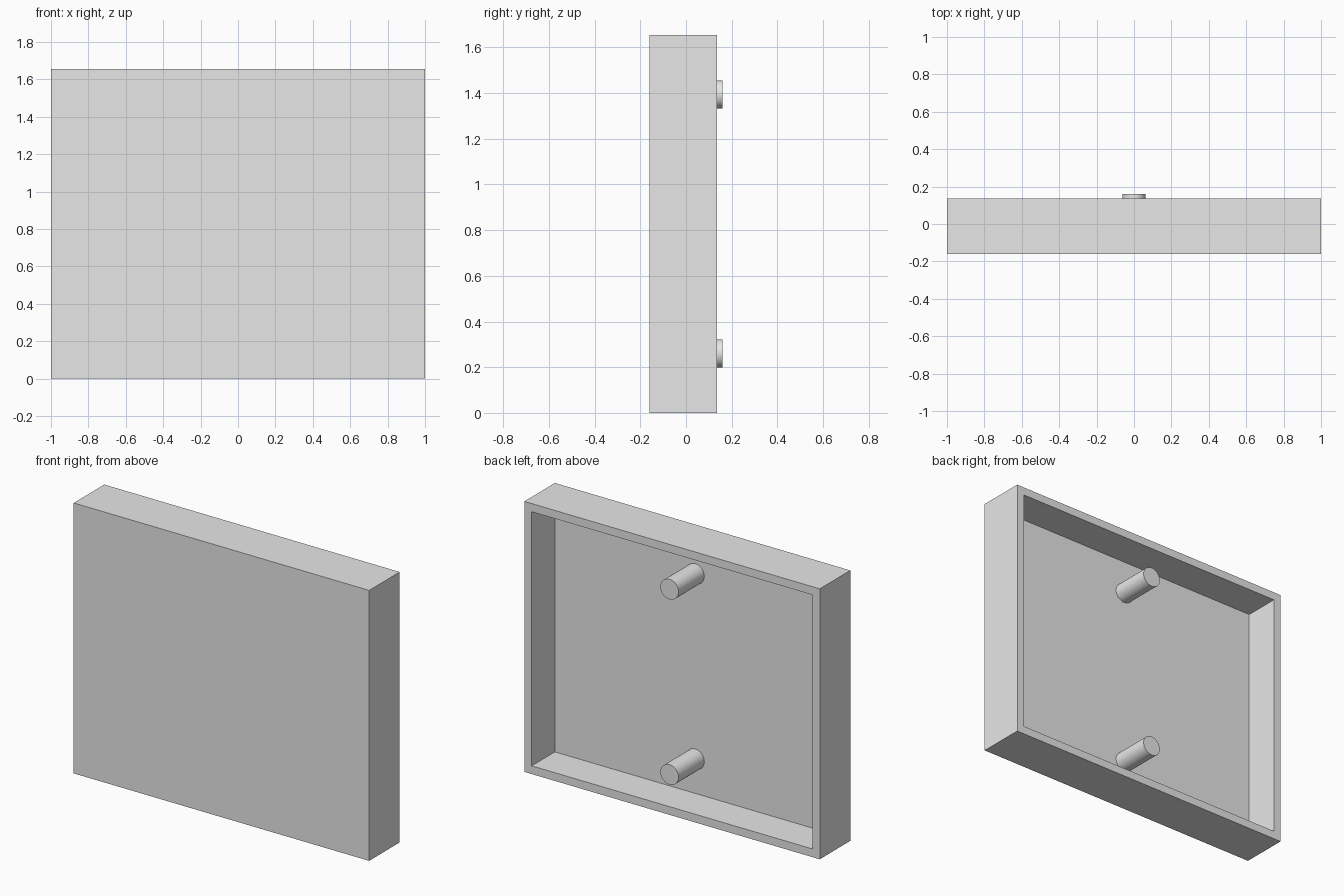
import bpy
import bmesh
from mathutils import Matrix

cube = bpy.data.objects.get("Cube")
if cube:
    bpy.data.objects.remove(cube, do_unlink=True)

WIDTH, HEIGHT = 2.0, 1.655
FRONT, BACK = -0.16, 0.135      # outer y range of the tray
WALL = 0.071                    # rim and front panel thickness
PEG_RADIUS, PEG_END = 0.0615, 0.16
PEG_OFFSET = 0.567              # peg distance from mid height

grey = bpy.data.materials.new("light grey")
grey.use_nodes = True
colour = (0.8, 0.8, 0.8, 1.0)
grey.diffuse_color = colour
grey.node_tree.nodes["Principled BSDF"].inputs["Base Color"].default_value = colour


def add_object(name, bm):
    mesh = bpy.data.meshes.new(name)
    bm.to_mesh(mesh)
    bm.free()
    mesh.materials.append(grey)
    obj = bpy.data.objects.new(name, mesh)
    bpy.context.collection.objects.link(obj)
    return obj


# Tray: a box whose back face is inset and pushed in to form the pocket
bm = bmesh.new()
place = Matrix.Translation((0, (FRONT + BACK) / 2, HEIGHT / 2))
size = Matrix.Diagonal((WIDTH, BACK - FRONT, HEIGHT, 1))
bmesh.ops.create_cube(bm, size=1, matrix=place @ size)
bm.normal_update()
back = max(bm.faces, key=lambda f: f.normal.y)
bmesh.ops.inset_region(bm, faces=[back], thickness=WALL)
pocket = bmesh.ops.extrude_discrete_faces(bm, faces=[back])["faces"][0]
bmesh.ops.translate(bm, verts=pocket.verts, vec=(0, FRONT + WALL - BACK, 0))
bmesh.ops.recalc_face_normals(bm, faces=bm.faces)
add_object("tray", bm)

# Pegs: round posts standing on the pocket floor, just proud of the rim
start = FRONT + WALL - 0.005
for name, side in (("lower_peg", -1), ("upper_peg", 1)):
    bm = bmesh.new()
    centre = (0, (start + PEG_END) / 2, HEIGHT / 2 + side * PEG_OFFSET)
    bmesh.ops.create_cone(
        bm, cap_ends=True, segments=48, radius1=PEG_RADIUS, radius2=PEG_RADIUS,
        depth=PEG_END - start,
        matrix=Matrix.Translation(centre) @ Matrix.Rotation(1.5707963, 4, "X"))
    for face in bm.faces:
        face.smooth = len(face.verts) == 4
    for edge in bm.edges:
        edge.smooth = all(f.smooth for f in edge.link_faces)
    add_object(name, bm)
